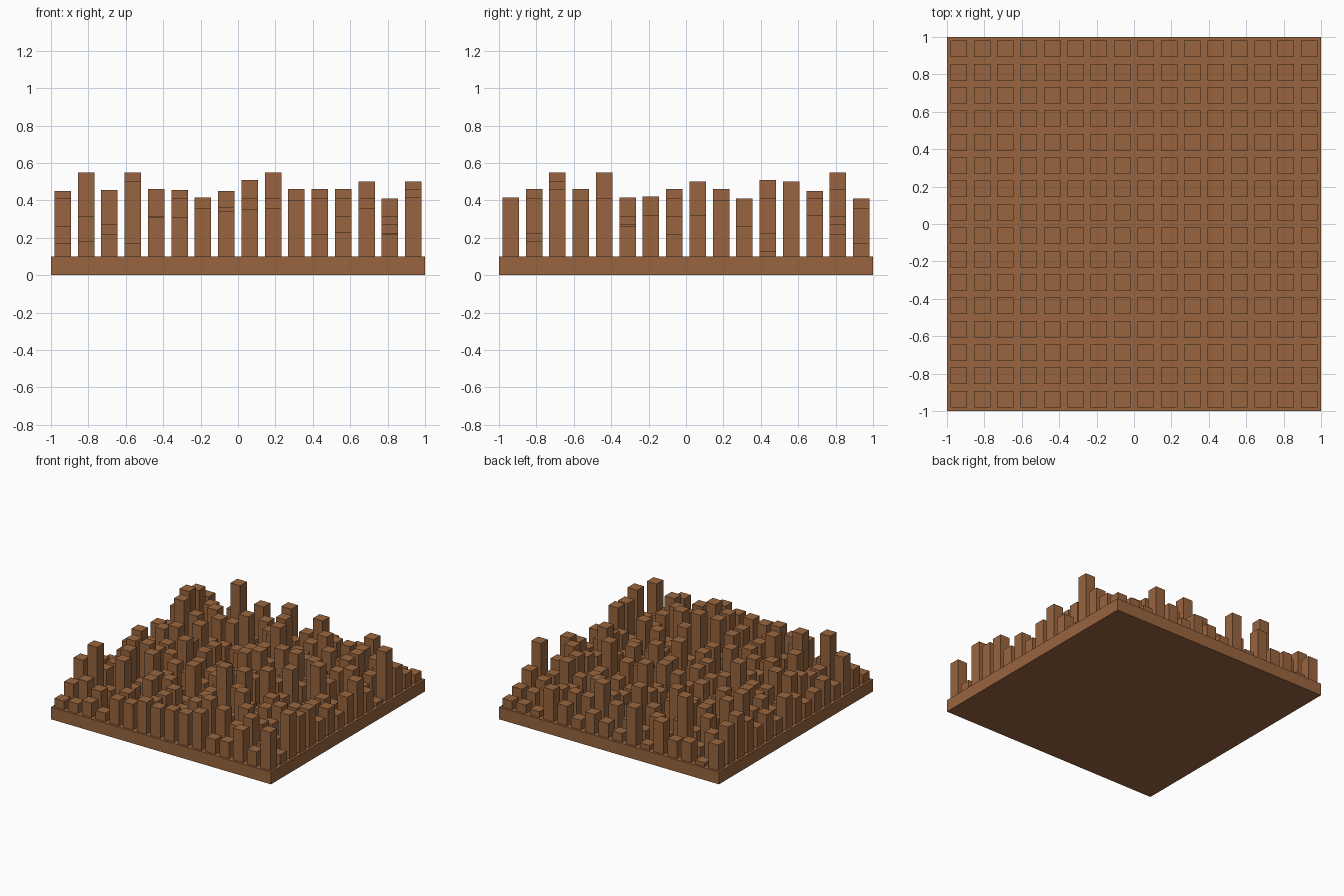
import bpy, bmesh, random
from mathutils import Matrix

if "Cube" in bpy.data.objects:
    bpy.data.objects.remove(bpy.data.objects["Cube"])

random.seed(11)
N, STEP, WIDTH, BASE = 16, 0.125, 0.0885, 0.10

wood = bpy.data.materials.new("brown wood")
wood.diffuse_color = (0.32, 0.13, 0.05, 1)
wood.use_nodes = True
wood.node_tree.nodes["Principled BSDF"].inputs["Base Color"].default_value = wood.diffuse_color


def add_box(bm, x, y, z0, z1, sx, sy):
    m = Matrix.Translation((x, y, (z0 + z1) / 2)) @ Matrix.Diagonal((sx, sy, z1 - z0, 1))
    bmesh.ops.create_cube(bm, size=1, matrix=m)


def finish(name, bm):
    mesh = bpy.data.meshes.new(name)
    bm.to_mesh(mesh)
    bm.free()
    mesh.materials.append(wood)
    bpy.context.collection.objects.link(bpy.data.objects.new(name, mesh))


# base board
bm = bmesh.new()
add_box(bm, 0, 0, 0, BASE, 2, 2)
finish("base_board", bm)

# outer rows of blocks, top heights read along x (front, back) and y (left, right)
front = [.17, .18, .22, .17, .31, .31, .36, .34, .355, .36, .40, .22, .23, .36, .22, .415]
back = [.31, .13, .26, .24, .36, .14, .41, .17, .22, .26, .18, .26, .36, .15, .17, .17]
left = [.17, .26, .41, .22, .31, .26, .22, .31, .36, .22, .32, .26, .36, .45, .41, .31]
right = [.415, .18, .46, .40, .41, .26, .32, .22, .32, .40, .26, .13, .50, .32, .22, .17]

# tallest inner blocks
peaks = {(1, 2): .55, (9, 4): .55, (3, 14): .55, (3, 2): .50, (1, 11): .50,
         (8, 11): .51, (13, 8): .50, (4, 7): .46, (10, 1): .46, (11, 3): .46,
         (12, 9): .46, (2, 4): .455, (5, 12): .455, (7, 13): .45, (14, 10): .41,
         (6, 5): .415, (9, 6): .42, (9, 14): .46, (14, 14): .22}


def height(i, j):
    if j == 0:
        return front[i]
    if j == N - 1:
        return back[i]
    if i == 0:
        return left[j]
    if i == N - 1:
        return right[j]
    h = 0.13 + 0.0465 * random.choice((0, 1, 2, 2, 3, 3, 4, 4, 5, 6))
    return peaks.get((i, j), h)


# grid of blocks
bm = bmesh.new()
for i in range(N):
    for j in range(N):
        add_box(bm, (i - 7.5) * STEP, (j - 7.5) * STEP, BASE, height(i, j), WIDTH, WIDTH)
finish("blocks", bm)
